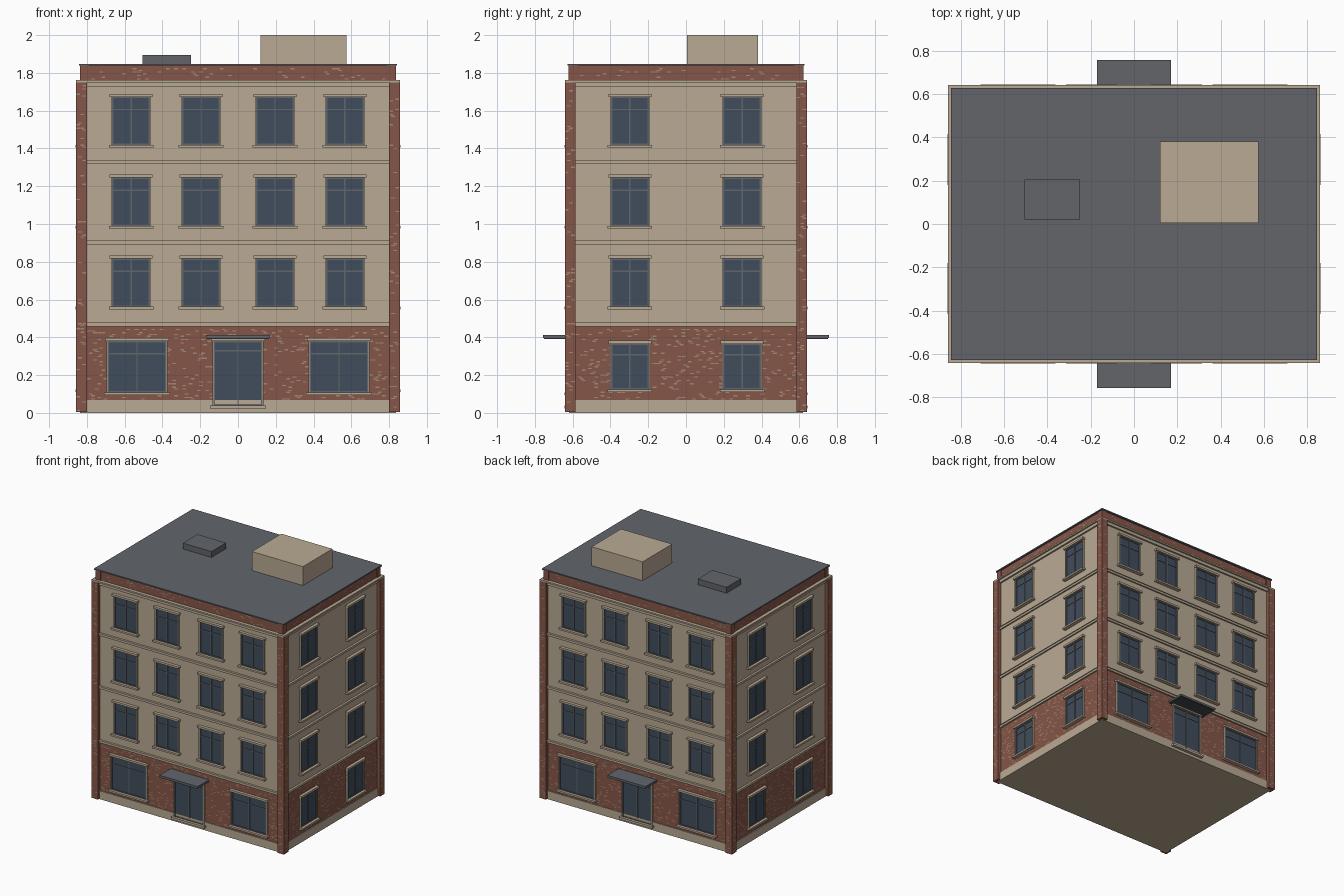
import bpy, bmesh, random
from mathutils import Matrix, Vector
from math import pi

random.seed(4)
cube = bpy.data.objects.get("Cube")
if cube:
    bpy.data.objects.remove(cube, do_unlink=True)


def material(name, rgb):
    linear = [((c / 255 + 0.055) / 1.055) ** 2.4 for c in rgb] + [1]
    m = bpy.data.materials.new(name)
    m.use_nodes = True
    m.diffuse_color = linear
    bsdf = m.node_tree.nodes["Principled BSDF"]
    bsdf.inputs["Base Color"].default_value = linear
    bsdf.inputs["Roughness"].default_value = 0.9
    return m


STONE = material("tan stone", (186, 170, 148))
BRICK = material("red brick", (134, 86, 72))
PALE = material("pale mortar", (164, 138, 116))
GLASS = material("blue glass", (64, 77, 92))
FRAME = material("grey frame", (98, 102, 108))
ROOF = material("grey roofing", (98, 101, 106))
DARK = material("dark metal", (66, 68, 76))

parts = {}


def part(name, mat):
    if name not in parts:
        parts[name] = (bmesh.new(), mat)
    return parts[name][0]


def box(name, mat, x, y, z, turn=Matrix()):
    """Box between the (low, high) ranges x, y and z."""
    lo, hi = Vector((x[0], y[0], z[0])), Vector((x[1], y[1], z[1]))
    place = turn @ Matrix.Translation((lo + hi) / 2) @ Matrix.Diagonal((*(hi - lo), 1))
    bmesh.ops.create_cube(part(name, mat), size=1, matrix=place)


def slab(name, mat, hx, hy, z):
    box(name, mat, (-hx, hx), (-hy, hy), z)


WX, WY = 0.83, 0.614          # wall planes
PX, PY = 0.857, 0.641         # outer faces of the corner piers

# Main masses
slab("plinth", STONE, WX + 0.006, WY + 0.006, (0, 0.067))
slab("ground_floor_wall", BRICK, WX, WY, (0.067, 0.46))
slab("upper_wall", STONE, WX, WY, (0.46, 1.75))
slab("parapet", BRICK, WX, WY, (1.75, 1.84))
slab("roof", ROOF, 0.843, 0.628, (1.838, 1.848))
for z in (0.457, 0.891, 1.318):
    slab("string_course", STONE, WX + 0.012, WY + 0.012, (z, z + 0.016))
    slab("string_course_lip", STONE, WX + 0.017, WY + 0.017, (z + 0.016, z + 0.021))
slab("cornice", STONE, WX + 0.014, WY + 0.014, (1.726, 1.75))
slab("cornice_cap", STONE, PX, PY, (1.75, 1.762))
for sx in (-1, 1):
    for sy in (-1, 1):
        xs, ys = sorted((sx * 0.8, sx * PX)), sorted((sy * 0.584, sy * PY))
        box("corner_pier", BRICK, xs, ys, (0.004, 1.75))
        box("parapet_corner", BRICK, sorted((sx * 0.79, sx * 0.836)),
            sorted((sy * 0.574, sy * 0.621)), (1.762, 1.838))

# Rooftop pieces
box("stair_house", STONE, (0.12, 0.575), (0.005, 0.38), (1.845, 2.0))
box("roof_hatch", ROOF, (-0.505, -0.25), (0.02, 0.205), (1.845, 1.895))


def window(turn, d, u, w, z0, z1, transom, sill=True):
    """Glazed opening centred at u on a wall whose plane is d from the centre."""
    def piece(name, mat, a, b, lo, hi, out):
        box(name, mat, (u + a, u + b), (-d - out, -d + 0.01), (lo, hi), turn)
    h, t = w / 2, 0.007
    piece("window_glass", GLASS, -h, h, z0, z1, 0.004)
    for a, b in ((-h, -h + t), (-t / 2, t / 2), (h - t, h)):
        piece("window_frame", FRAME, a, b, z0, z1, 0.01)
    for z in (z0, transom, z1 - t):
        piece("window_frame", FRAME, -h, h, z, z + t, 0.009)
    for s in (-1, 1):
        piece("window_jamb", STONE, *sorted((s * h, s * (h + 0.006))), z0, z1, 0.014)
    piece("lintel", STONE, -h - 0.014, h + 0.014, z1, z1 + 0.016, 0.024)
    if sill:
        piece("window_sill", STONE, -h - 0.018, h + 0.018, z0 - 0.014, z0, 0.03)


def pale_bricks(turn, d, u0, u1, z0, z1, share):
    """Scatter single pale bricks in running bond over a brick face."""
    bm = part("pale_bricks", PALE)
    bw, bh = 0.022, 0.009
    for row in range(int((z1 - z0) / bh)):
        for col in range(int((u1 - u0) / bw)):
            if random.random() < share:
                u = u0 + bw * (col + 0.5 * (row % 2))
                z = z0 + bh * row
                right = min(u + bw * 0.9, u1)
                corners = ((u, z), (right, z), (right, z + bh * 0.7), (u, z + bh * 0.7))
                bm.faces.new([bm.verts.new(turn @ Vector((a, -d - 0.0015, b)))
                              for a, b in corners])


# Facades: entrance fronts on even turns, narrow sides on odd turns
for k in range(4):
    turn = Matrix.Rotation(k * pi / 2, 4, "Z")
    entrance = k % 2 == 0
    d, pier_d = (WY, PY) if entrance else (WX, PX)
    inner, outer = (0.8, PX) if entrance else (0.584, PY)
    columns = (-0.566, -0.196, 0.196, 0.566) if entrance else (-0.297, 0.297)
    for floor in range(3):
        z = 0.562 + 0.428 * floor
        for u in columns:
            window(turn, d, u, 0.2, z, z + 0.255, z + 0.185)
    if entrance:
        for u in (-0.535, 0.535):
            window(turn, d, u, 0.312, 0.108, 0.38, 0.31)
        # Door, step and canopy
        window(turn, d, 0, 0.258, 0.04, 0.38, 0.325, sill=False)
        box("door_step", STONE, (-0.147, 0.147), (-d - 0.03, -d), (0.022, 0.04), turn)
        box("door_canopy", ROOF, (-0.17, 0.17), (-0.757, -d), (0.396, 0.412), turn)
        box("canopy_underside", DARK, (-0.165, 0.165), (-0.752, -d), (0.391, 0.396), turn)
    else:
        for u in columns:
            window(turn, d, u, 0.2, 0.124, 0.366, 0.305)
    pale_bricks(turn, d, -inner, inner, 0.07, 0.455, 0.12)
    pale_bricks(turn, d, -inner, inner, 1.765, 1.835, 0.08)
    for a, b in ((-outer, -inner), (inner, outer)):
        pale_bricks(turn, pier_d, a, b, 0.01, 1.745, 0.12)

# Turn the collected parts into objects
for name, (bm, mat) in parts.items():
    mesh = bpy.data.meshes.new(name)
    bm.to_mesh(mesh)
    bm.free()
    mesh.materials.append(mat)
    bpy.context.scene.collection.objects.link(bpy.data.objects.new(name, mesh))
